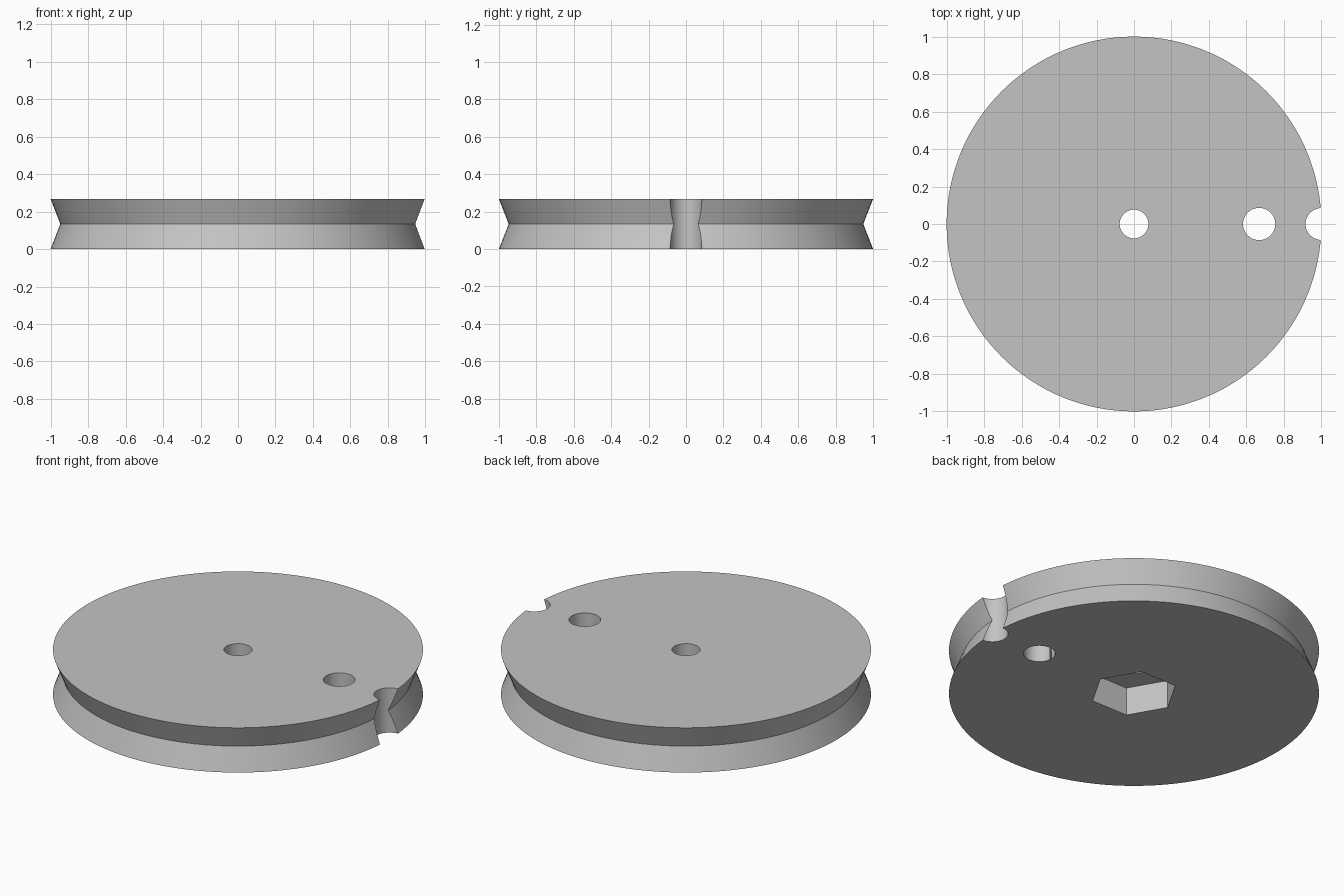
import bpy
import math

cube = bpy.data.objects.get("Cube")
if cube:
    bpy.data.objects.remove(cube, do_unlink=True)

HEIGHT = 0.267
SEGMENTS = 128

# Single plain grey
grey = bpy.data.materials.new("plain grey")
grey.use_nodes = True
colour = (0.55, 0.55, 0.55, 1)
grey.diffuse_color = colour
grey.node_tree.nodes["Principled BSDF"].inputs["Base Color"].default_value = colour


def lathe(name, profile, sides, centre_x=0.0):
    """Closed solid from (radius, height) rings with flat caps."""
    verts, faces = [], []
    for radius, z in profile:
        for i in range(sides):
            a = math.tau * i / sides
            verts.append((centre_x + radius * math.cos(a), radius * math.sin(a), z))
    for ring in range(len(profile) - 1):
        for i in range(sides):
            a, b = ring * sides + i, ring * sides + (i + 1) % sides
            faces.append((a, b, b + sides, a + sides))
    faces.append(tuple(reversed(range(sides))))
    faces.append(tuple(range(len(verts) - sides, len(verts))))
    mesh = bpy.data.meshes.new(name)
    mesh.from_pydata(verts, [], faces)
    mesh.materials.append(grey)
    obj = bpy.data.objects.new(name, mesh)
    bpy.context.collection.objects.link(obj)
    return obj


def cut(target, name, radius, sides, centre_x, bottom, top):
    """Cut a prism out of the target, then discard the cutter."""
    cutter = lathe(name, [(radius, bottom), (radius, top)], sides, centre_x)
    cutter.hide_render = True
    mod = target.modifiers.new(name, 'BOOLEAN')
    mod.operation = 'DIFFERENCE'
    mod.solver = 'EXACT'
    mod.object = cutter
    bpy.context.view_layer.objects.active = target
    bpy.ops.object.modifier_apply(modifier=name)
    bpy.data.objects.remove(cutter, do_unlink=True)


# Wheel with a V-shaped groove around its rim
wheel = lathe("grooved_wheel",
              [(1, 0), (0.948, HEIGHT / 2), (1, HEIGHT)], SEGMENTS)

# Axle hole, side hole and rim notch go right through; hex pocket is underneath
cut(wheel, "axle_hole", 0.0765, 48, 0, -0.1, 0.4)
cut(wheel, "side_hole", 0.086, 48, 0.668, -0.1, 0.4)
cut(wheel, "rim_notch", 0.085, 48, 1, -0.1, 0.4)
cut(wheel, "hex_pocket", 0.237, 6, 0, -0.1, 0.168)

# Smooth curved walls, crisp edges
bpy.ops.object.select_all(action='DESELECT')
wheel.select_set(True)
bpy.context.view_layer.objects.active = wheel
bpy.ops.object.shade_smooth_by_angle(angle=math.radians(25))
